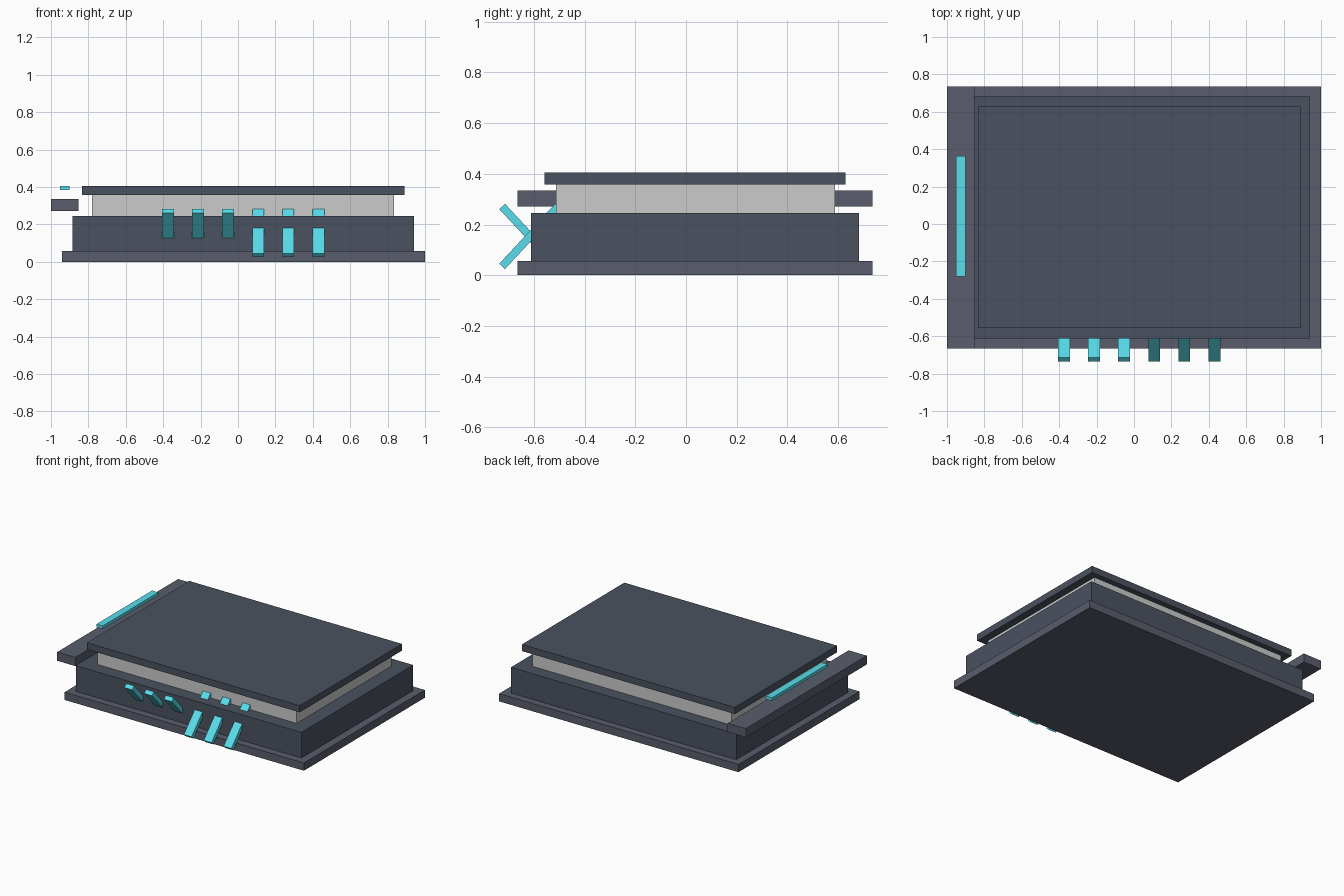
import bpy, math
from mathutils import Matrix

if "Cube" in bpy.data.objects:
    bpy.data.objects.remove(bpy.data.objects["Cube"])


def material(name, color):
    m = bpy.data.materials.new(name)
    m.diffuse_color = (*color, 1)
    m.use_nodes = True
    m.node_tree.nodes["Principled BSDF"].inputs["Base Color"].default_value = m.diffuse_color
    return m


trim = material("trim_grey", (0.10, 0.11, 0.15))
slate = material("slate", (0.07, 0.085, 0.115))
cyan = material("cyan_glow", (0.10, 0.72, 0.83))


def box(name, x, y, z, mat=None, tilt=0.0):
    """Box from (min, max) ranges, optionally tilted about x."""
    bpy.ops.mesh.primitive_cube_add(size=1)
    ob = bpy.context.object
    ob.name = name
    size = [b - a for a, b in (x, y, z)]
    ob.data.transform(Matrix.Diagonal((*size, 1)))
    ob.location = [(a + b) / 2 for a, b in (x, y, z)]
    ob.rotation_euler.x = tilt
    if mat:
        ob.data.materials.append(mat)
    return ob


# Stacked case: foot plate, body, pale core and lid
box("base_plate", (-0.94, 1.0), (-0.665, 0.735), (0, 0.057), trim)
box("body", (-0.886, 0.942), (-0.611, 0.682), (0.057, 0.245), slate)
box("core", (-0.78, 0.835), (-0.513, 0.587), (0.245, 0.357))
box("lid", (-0.835, 0.89), (-0.557, 0.628), (0.357, 0.406), slate)

# Side rail with a light strip hovering over it
box("side_rail", (-1.0, -0.853), (-0.665, 0.735), (0.271, 0.335), trim)
box("light_strip", (-0.951, -0.90), (-0.281, 0.363), (0.383, 0.406), cyan)

# Front slats: left three lean outward at the top, right three at the bottom
length, thick, width = 0.323, 0.031, 0.063
cy, cz = -0.615, 0.153
for i in range(6):
    cx = -0.375 + 0.161 * i
    angle = math.radians(-47 if i < 3 else 47)
    box(f"front_slat_{i + 1}", (cx - width / 2, cx + width / 2),
        (cy - length / 2, cy + length / 2),
        (cz - thick / 2, cz + thick / 2), cyan, angle)
